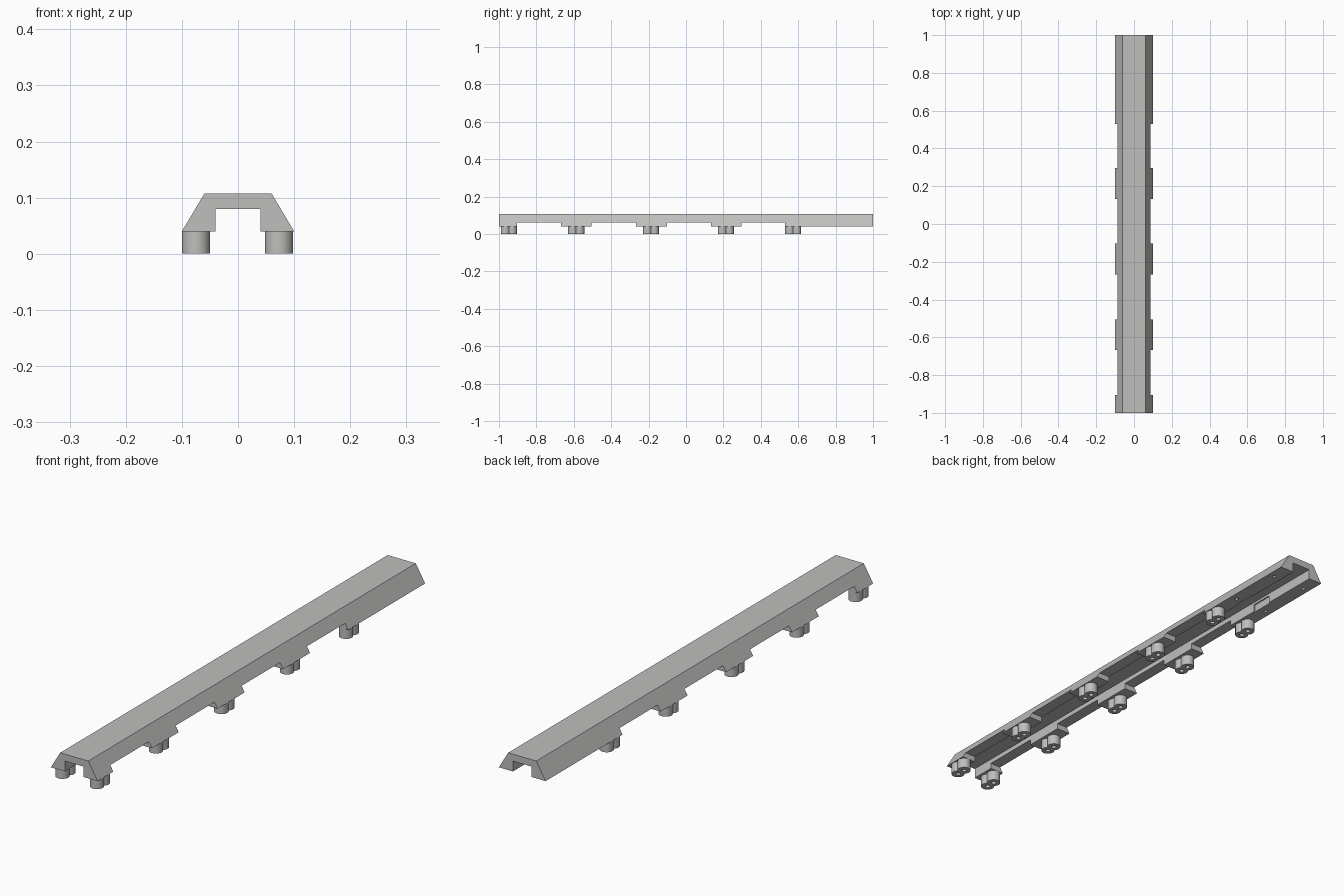
import bpy, bmesh, math

if "Cube" in bpy.data.objects:
    bpy.data.objects.remove(bpy.data.objects["Cube"])

grey = bpy.data.materials.new("plain grey")
grey.diffuse_color = (0.52, 0.52, 0.51, 1)
grey.use_nodes = True
grey.node_tree.nodes["Principled BSDF"].inputs["Base Color"].default_value = grey.diffuse_color


def add_object(name, bm):
    bmesh.ops.recalc_face_normals(bm, faces=bm.faces[:])
    mesh = bpy.data.meshes.new(name)
    bm.to_mesh(mesh)
    bm.free()
    mesh.materials.append(grey)
    ob = bpy.data.objects.new(name, mesh)
    bpy.context.collection.objects.link(ob)
    return ob


def extrude(bm, points, offset):
    """Solid made by sweeping a flat outline along an offset."""
    face = bm.faces.new([bm.verts.new(p) for p in points])
    top = bmesh.ops.extrude_face_region(bm, geom=[face])["geom"]
    verts = [v for v in top if isinstance(v, bmesh.types.BMVert)]
    bmesh.ops.translate(bm, verts=verts, vec=offset)


def box(bm, x0, x1, y0, y1, z0, z1):
    extrude(bm, [(x0, y0, z0), (x1, y0, z0), (x1, y1, z0), (x0, y1, z0)],
            (0, 0, z1 - z0))


def drill(bm, x, y, r, z0, z1):
    ring = [i * math.tau / 16 for i in range(16)]
    extrude(bm, [(x + r * math.cos(a), y + r * math.sin(a), z0) for a in ring],
            (0, 0, z1 - z0))


def cut(ob, bm):
    """Subtract a cutter mesh, apply it and discard the cutter."""
    cutter = add_object("cutter", bm)
    cutter.hide_render = True
    mod = ob.modifiers.new("cut", 'BOOLEAN')
    mod.operation, mod.solver, mod.object = 'DIFFERENCE', 'EXACT', cutter
    bpy.context.view_layer.objects.active = ob
    bpy.ops.object.modifier_apply(modifier=mod.name)
    bpy.data.objects.remove(cutter)


# Trapezoid channel running the full length
half = [(0.04, 0.08), (0.04, 0.04), (0.1, 0.04), (0.06, 0.107)]
profile = half + [(-x, z) for x, z in reversed(half)]
bm = bmesh.new()
extrude(bm, [(x, -1, z) for x, z in profile], (0, 2, 0))
channel = add_object("channel_rail", bm)

# Gaps between the pads, shallow inner recesses and small screw holes
bm = bmesh.new()
for y0, y1 in [(-0.904, -0.668), (-0.505, -0.267), (-0.102, 0.133), (0.297, 0.53)]:
    box(bm, -0.15, 0.15, y0, y1, 0.0, 0.062)
box(bm, -0.045, 0.045, 0.67, 0.76, 0.0, 0.07)
for x in (-0.073, 0.073):
    for y in (0.70, 0.925):
        drill(bm, x, y, 0.007, 0.02, 0.06)
cut(channel, bm)

# Twin-barrel feet: two merged cylinders with a blind hole in each
R, D = 0.025, 0.018
start = -math.acos(math.sqrt(R * R - D * D) / R)
arc = [start + (math.pi - 2 * start) * i / 28 for i in range(29)]
lobe = [(R * math.cos(a), D + R * math.sin(a)) for a in arc]
outline = lobe + [(-x, -y) for x, y in lobe[1:-1]]
for side, x in (("left", -0.075), ("right", 0.073)):
    for i, y in enumerate((-0.947, -0.587, -0.188, 0.213, 0.573)):
        bm = bmesh.new()
        extrude(bm, [(x + px, y + py, 0) for px, py in outline], (0, 0, 0.04))
        foot = add_object(f"{side}_foot_{i + 1}", bm)
        bm = bmesh.new()
        for s in (-D, D):
            drill(bm, x, y + s, 0.009, -0.01, 0.03)
        cut(foot, bm)
        bpy.ops.object.select_all(action='DESELECT')
        foot.select_set(True)
        bpy.ops.object.shade_smooth_by_angle(angle=math.radians(35))
